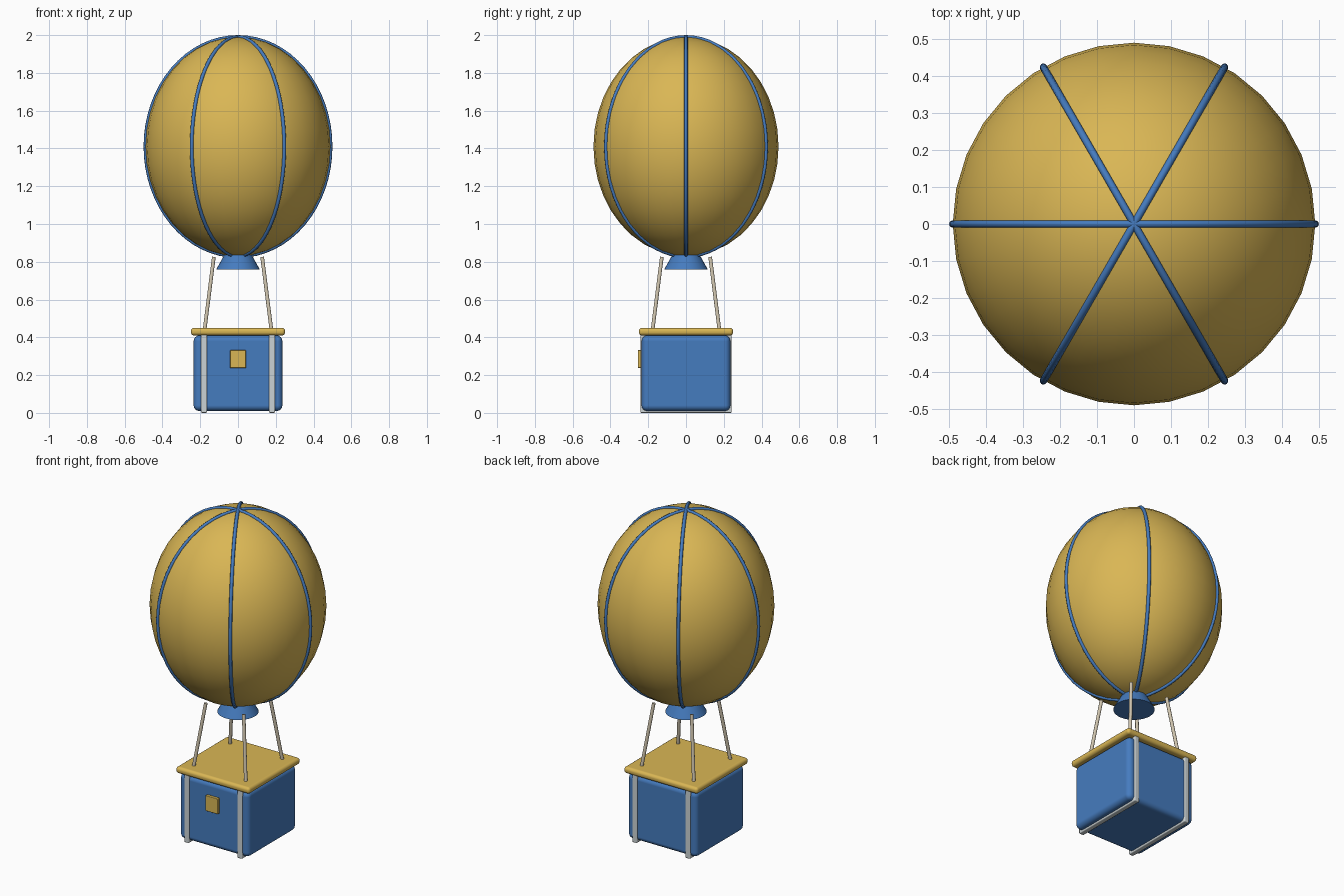
import bpy
from math import sin, cos, pi, radians
from mathutils import Vector

cube = bpy.data.objects.get("Cube")
if cube:
    bpy.data.objects.remove(cube, do_unlink=True)


def material(name, color):
    m = bpy.data.materials.new(name)
    m.use_nodes = True
    m.diffuse_color = (*color, 1)
    m.node_tree.nodes["Principled BSDF"].inputs["Base Color"].default_value = (*color, 1)
    return m


GOLD = material("gold", (0.70, 0.47, 0.09))
BLUE = material("blue", (0.06, 0.20, 0.52))
SILVER = material("silver", (0.60, 0.65, 0.66))
ROPE = material("rope", (0.62, 0.55, 0.42))


def finish(name, mat):
    ob = bpy.context.object
    ob.name = name
    ob.data.materials.append(mat)
    bpy.ops.object.shade_smooth_by_angle(angle=radians(40))
    return ob


def box(name, mat, center, size, bevel, segments=3):
    bpy.ops.mesh.primitive_cube_add(size=1, location=center)
    bpy.context.object.scale = size
    bpy.ops.object.transform_apply(location=False, rotation=False, scale=True)
    ob = finish(name, mat)
    mod = ob.modifiers.new("Bevel", "BEVEL")
    mod.width, mod.segments = bevel, segments
    mod.harden_normals = True
    return ob


def rod(name, mat, start, end, radius):
    a, b = Vector(start), Vector(end)
    bpy.ops.mesh.primitive_cylinder_add(vertices=12, radius=radius,
                                        depth=(b - a).length, location=(a + b) / 2)
    bpy.context.object.rotation_euler = (b - a).to_track_quat("Z", "Y").to_euler()
    return finish(name, mat)


# Envelope
MID, WIDE, TALL = 1.41, 0.49, 0.58
bpy.ops.mesh.primitive_uv_sphere_add(segments=32, ring_count=20, radius=1, location=(0, 0, MID))
bpy.context.object.scale = (WIDE, WIDE, TALL)
bpy.ops.object.transform_apply(location=False, rotation=False, scale=True)
finish("envelope", GOLD)

# Ribs: three full hoops round the envelope
for i in range(3):
    curve = bpy.data.curves.new("rib", "CURVE")
    curve.dimensions = "3D"
    curve.bevel_depth = 0.01
    curve.bevel_resolution = 2
    steps = 64
    spline = curve.splines.new("POLY")
    spline.points.add(steps - 1)
    spline.use_cyclic_u = True
    turn = i * pi / 3
    for k, p in enumerate(spline.points):
        t = 2 * pi * k / steps
        r = WIDE * cos(t)
        p.co = (r * cos(turn), r * sin(turn), MID + TALL * sin(t), 1)
    curve.materials.append(BLUE)
    bpy.context.collection.objects.link(bpy.data.objects.new(f"rib_{i + 1}", curve))

# Skirt under the envelope
bpy.ops.mesh.primitive_cone_add(vertices=32, radius1=0.115, radius2=0.065,
                                depth=0.09, location=(0, 0, 0.805))
finish("skirt", BLUE)

# Basket, lid and front plaque
box("basket", BLUE, (0, 0, 0.21), (0.47, 0.47, 0.4), 0.03, 4)
box("basket_lid", GOLD, (0, 0, 0.43), (0.5, 0.5, 0.04), 0.018, 4)
box("front_plaque", GOLD, (0, -0.245, 0.285), (0.085, 0.02, 0.095), 0.004, 2)

# Straps wrap the front, bottom and back of the basket
for side, x in (("left", 0.18), ("right", -0.18)):
    box(f"{side}_strap", SILVER, (x, 0, 0.21), (0.032, 0.484, 0.42), 0.006, 2)

# Ropes from the lid corners to the envelope
for side, sx in (("left", 1), ("right", -1)):
    for end, sy in (("front", -1), ("back", 1)):
        rod(f"{end}_{side}_rope", ROPE, (sx * 0.178, sy * 0.178, 0.43),
            (sx * 0.128, sy * 0.128, 0.825), 0.01)
